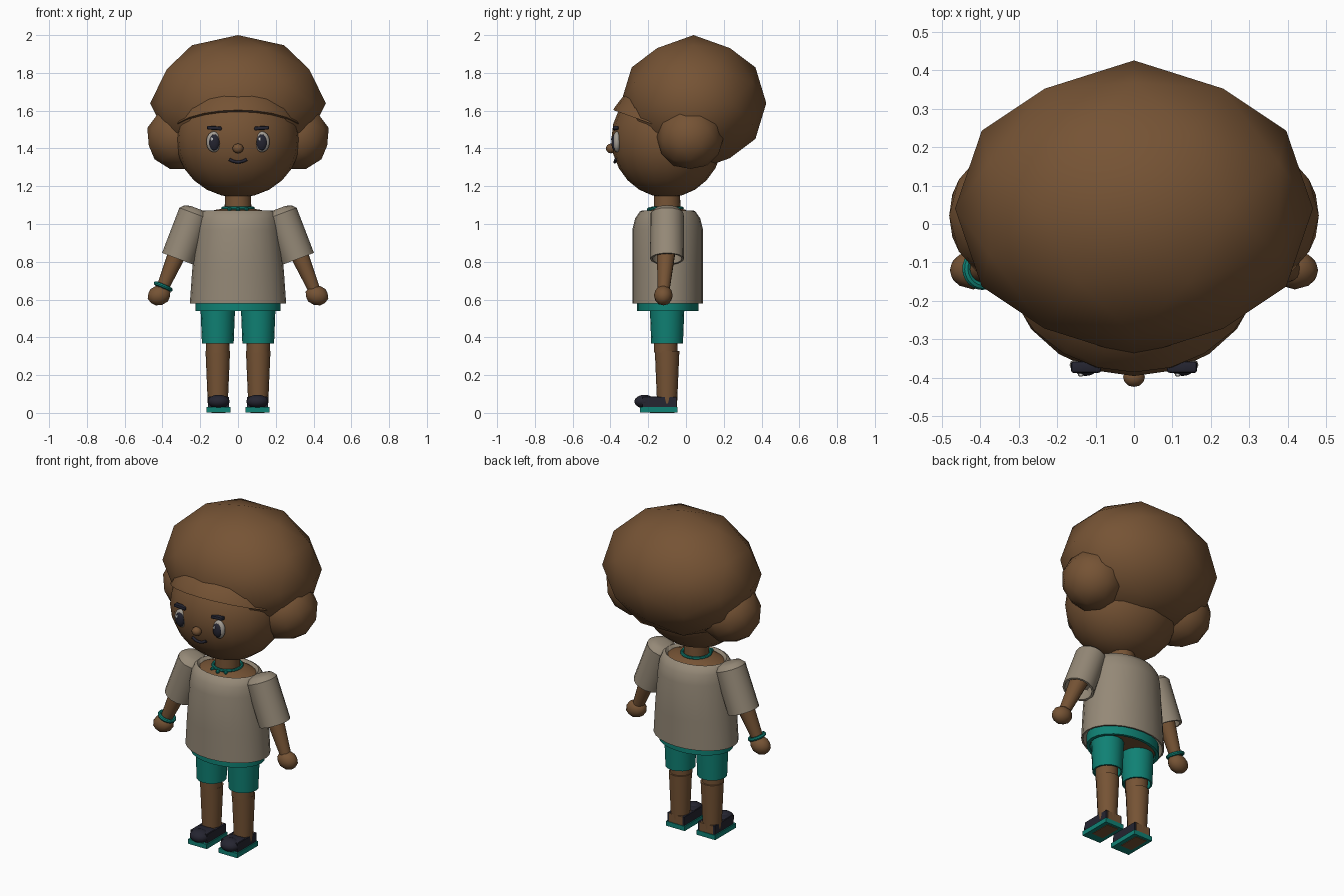
import bpy, bmesh, math
from mathutils import Vector, Matrix

cube = bpy.data.objects.get("Cube")
if cube:
    bpy.data.objects.remove(cube)

parts = []


def material(name, rgb):
    m = bpy.data.materials.new(name)
    m.use_nodes = True
    m.diffuse_color = (*rgb, 1)
    m.node_tree.nodes["Principled BSDF"].inputs["Base Color"].default_value = (*rgb, 1)
    return m


brown = material("warm brown", (0.18, 0.087, 0.035))
teal = material("teal", (0.005, 0.22, 0.175))
cloth = material("sand cloth", (0.30, 0.25, 0.185))
navy = material("dark navy", (0.018, 0.018, 0.03))
eye_grey = material("eye grey", (0.37, 0.34, 0.30))
white = material("highlight white", (0.7, 0.7, 0.7))


def finish(bm, name, mat):
    bmesh.ops.recalc_face_normals(bm, faces=bm.faces)
    mesh = bpy.data.meshes.new(name)
    bm.to_mesh(mesh)
    bm.free()
    mesh.materials.append(mat)
    ob = bpy.data.objects.new(name, mesh)
    bpy.context.collection.objects.link(ob)
    parts.append(ob)
    return ob


def place(loc, size, rot=0, axis='Y'):
    return (Matrix.Translation(loc) @ Matrix.Rotation(rot, 4, axis)
            @ Matrix.Diagonal((*size, 1)))


def ellipsoid(name, mat, loc, radii, seg=20, cut=None):
    bm = bmesh.new()
    bmesh.ops.create_uvsphere(bm, u_segments=seg, v_segments=seg * 3 // 5, radius=1,
                              matrix=place(loc, radii))
    if cut:
        point, normal = cut
        geom = bm.verts[:] + bm.edges[:] + bm.faces[:]
        bmesh.ops.bisect_plane(bm, geom=geom, plane_co=point, plane_no=normal, clear_inner=True)
        bmesh.ops.holes_fill(bm, edges=[e for e in bm.edges if e.is_boundary], sides=0)
    return finish(bm, name, mat)


def faceted_ball(name, mat, loc, radii, rot=0):
    # Icosahedron corners plus edge midpoints, pushed out to a sphere
    phi = (1 + math.sqrt(5)) / 2
    corners = []
    for a in (-1, 1):
        for b in (-phi, phi):
            corners += [Vector((a, 0, b)), Vector((b, a, 0)), Vector((0, b, a))]
    points = [c.normalized() for c in corners]
    for i, p in enumerate(corners):
        points += [(p + q).normalized() for q in corners[:i] if (p - q).length < 2.1]
    bm = bmesh.new()
    for p in points:
        bm.verts.new(p)
    bmesh.ops.convex_hull(bm, input=bm.verts)
    bm.transform(place(loc, radii, rot))
    return finish(bm, name, mat)


def box(name, mat, loc, size, rot=0, bevel=0):
    bm = bmesh.new()
    bmesh.ops.create_cube(bm, size=1, matrix=place(loc, size, rot))
    if bevel:
        bmesh.ops.bevel(bm, geom=bm.edges[:], offset=bevel, segments=2, affect='EDGES', profile=0.5)
    return finish(bm, name, mat)


def loft(name, mat, base, direction, rings, seg=16):
    # Elliptical rings (distance, x radius, y radius) along a direction
    bm = bmesh.new()
    loops = []
    for d, rx, ry in rings:
        angles = [2 * math.pi * i / seg for i in range(seg)]
        loops.append([bm.verts.new((rx * math.cos(a), ry * math.sin(a), d)) for a in angles])
    for lo, hi in zip(loops, loops[1:]):
        for i in range(seg):
            j = (i + 1) % seg
            bm.faces.new((lo[i], lo[j], hi[j], hi[i]))
    bm.faces.new(loops[0][::-1])
    bm.faces.new(loops[-1])
    turn = Vector((0, 0, 1)).rotation_difference(Vector(direction)).to_matrix().to_4x4()
    bm.transform(Matrix.Translation(base) @ turn)
    return finish(bm, name, mat)


def ring(name, mat, loc, direction, radius, thick):
    curve = bpy.ops.mesh.primitive_torus_add
    curve(major_segments=24, minor_segments=8, major_radius=radius, minor_radius=thick, location=loc)
    ob = bpy.context.object
    ob.name = name
    ob.rotation_mode = 'QUATERNION'
    ob.rotation_quaternion = Vector((0, 0, 1)).rotation_difference(Vector(direction))
    ob.data.materials.append(mat)
    parts.append(ob)


UP = (0, 0, 1)

# Head and hair
ellipsoid("head", brown, (0, -0.1, 1.45), (0.33, 0.295, 0.31))
faceted_ball("hair", brown, (0, 0.04, 1.64), (0.465, 0.385, 0.36))
ellipsoid("hairline", brown, (0, -0.1, 1.45), (0.345, 0.325, 0.325),
          cut=((0, -0.39, 1.605), (0, 0.36, 1)))
ellipsoid("nose", brown, (0, -0.398, 1.4), (0.029, 0.026, 0.026), 12)

# Mouth
path = bpy.data.curves.new("mouth", 'CURVE')
path.dimensions = '3D'
path.bevel_depth = 0.008
path.bevel_resolution = 2
path.use_fill_caps = True
line = path.splines.new('POLY')
line.points.add(8)
for i, p in enumerate(line.points):
    t = i / 4 - 1
    p.co = (0.046 * t, -0.377 + 0.006 * t * t, 1.328 + 0.014 * t * t, 1)
path.materials.append(navy)
mouth = bpy.data.objects.new("mouth", path)
bpy.context.collection.objects.link(mouth)

# Torso and clothes
Y = -0.097
loft("neck", brown, (0, -0.1, 1.03), UP, [(0, 0.072, 0.072), (0.16, 0.068, 0.068)])
loft("torso", brown, (0, Y, 0), UP,
     [(0.55, 0.2, 0.14), (0.98, 0.19, 0.14), (1.055, 0.172, 0.124),
      (1.075, 0.12, 0.095), (1.082, 0.07, 0.07)], 24)
loft("shirt", cloth, (0, Y, 0), UP,
     [(0.75, 0.21, 0.15), (0.58, 0.245, 0.178), (0.58, 0.255, 0.187), (0.75, 0.243, 0.187),
      (0.97, 0.222, 0.187), (1.03, 0.214, 0.172), (1.065, 0.2, 0.148),
      (1.072, 0.185, 0.135), (1.05, 0.165, 0.118)], 24)
loft("waistband", teal, (0, Y, 0), UP,
     [(0.6, 0.2, 0.14), (0.6, 0.224, 0.162), (0.54, 0.224, 0.162),
      (0.54, 0.205, 0.145), (0.552, 0.2, 0.14)], 24)
ring("necklace", teal, (0, -0.1, 1.083), UP, 0.08, 0.009)
for x in (-0.045, 0, 0.045):
    ellipsoid("necklace_bead", teal, (x, -0.195 + abs(x) * 0.3, 1.077), (0.012, 0.012, 0.012), 8)

for s, side in ((1, "left"), (-1, "right")):
    # Side puffs of hair
    faceted_ball(side + "_hair_puff", brown, (s * 0.312, 0.022, 1.46),
                 (0.175, 0.178, 0.175), -s * 0.28)

    # Eyes and brows
    ellipsoid(side + "_eye", eye_grey, (s * 0.128, -0.366, 1.435), (0.04, 0.022, 0.055), 16)
    ellipsoid(side + "_pupil", navy, (s * 0.126, -0.378, 1.432), (0.029, 0.017, 0.043), 16)
    ellipsoid(side + "_eye_glint", white, (s * 0.126 - 0.012, -0.391, 1.45), (0.008, 0.006, 0.01), 8)
    box(side + "_brow", navy, (s * 0.125, -0.372, 1.508), (0.078, 0.03, 0.02), s * -0.06, 0.007)

    # Arm, sleeve and hand
    down = Vector((s * 0.09, 0, -0.24)).normalized()
    loft(side + "_sleeve", cloth, (s * 0.228, -0.1, 1.055), down,
         [(-0.03, 0.035, 0.035), (-0.022, 0.068, 0.068), (0, 0.088, 0.088),
          (0.256, 0.09, 0.09), (0.256, 0.078, 0.078), (0.18, 0.075, 0.075)])
    shoulder = Vector((s * 0.285, -0.1, 0.93))
    wrist = Vector((s * 0.413, -0.12, 0.63))
    reach = wrist - shoulder
    loft(side + "_arm", brown, shoulder, reach,
         [(0, 0.056, 0.056), (reach.length, 0.03, 0.03)])
    faceted_ball(side + "_hand", brown, (s * 0.418, -0.12, 0.622), (0.063, 0.05, 0.053), s * 0.3)
    if s < 0:
        ring("bracelet", teal, shoulder + reach * 0.87, reach, 0.043, 0.011)

    # Leg and shorts
    X = s * 0.107
    loft(side + "_shorts_leg", teal, (X, -0.1, 0), UP,
         [(0.43, 0.07, 0.07), (0.367, 0.075, 0.075), (0.367, 0.084, 0.084), (0.57, 0.092, 0.092)])
    loft(side + "_thigh", brown, (X, -0.107, 0), UP, [(0.32, 0.062, 0.062), (0.5, 0.066, 0.066)])
    loft(side + "_shin", brown, (X, -0.1, 0), UP, [(0.05, 0.053, 0.053), (0.327, 0.065, 0.065)])

    # Shoe
    F = s * 0.103
    box(side + "_sole", teal, (F, -0.144, 0.017), (0.126, 0.2, 0.028))
    box(side + "_sole_patch", brown, (F, -0.125, 0.004), (0.075, 0.13, 0.008))
    box(side + "_foot", brown, (F, -0.12, 0.055), (0.09, 0.145, 0.055))
    for e in (-1, 1):
        box(side + "_shoe_side", navy, (F + e * 0.049, -0.14, 0.056), (0.014, 0.18, 0.055))
    box(side + "_shoe_top", navy, (F, -0.185, 0.058), (0.108, 0.085, 0.06), 0, 0.01)
    ellipsoid(side + "_shoe_toe", navy, (F, -0.22, 0.06), (0.058, 0.053, 0.036), 16)

# Soft shading with crisp edges
bpy.ops.object.select_all(action='DESELECT')
for ob in parts:
    ob.select_set(True)
bpy.context.view_layer.objects.active = parts[0]
bpy.ops.object.shade_smooth_by_angle(angle=math.radians(40))
